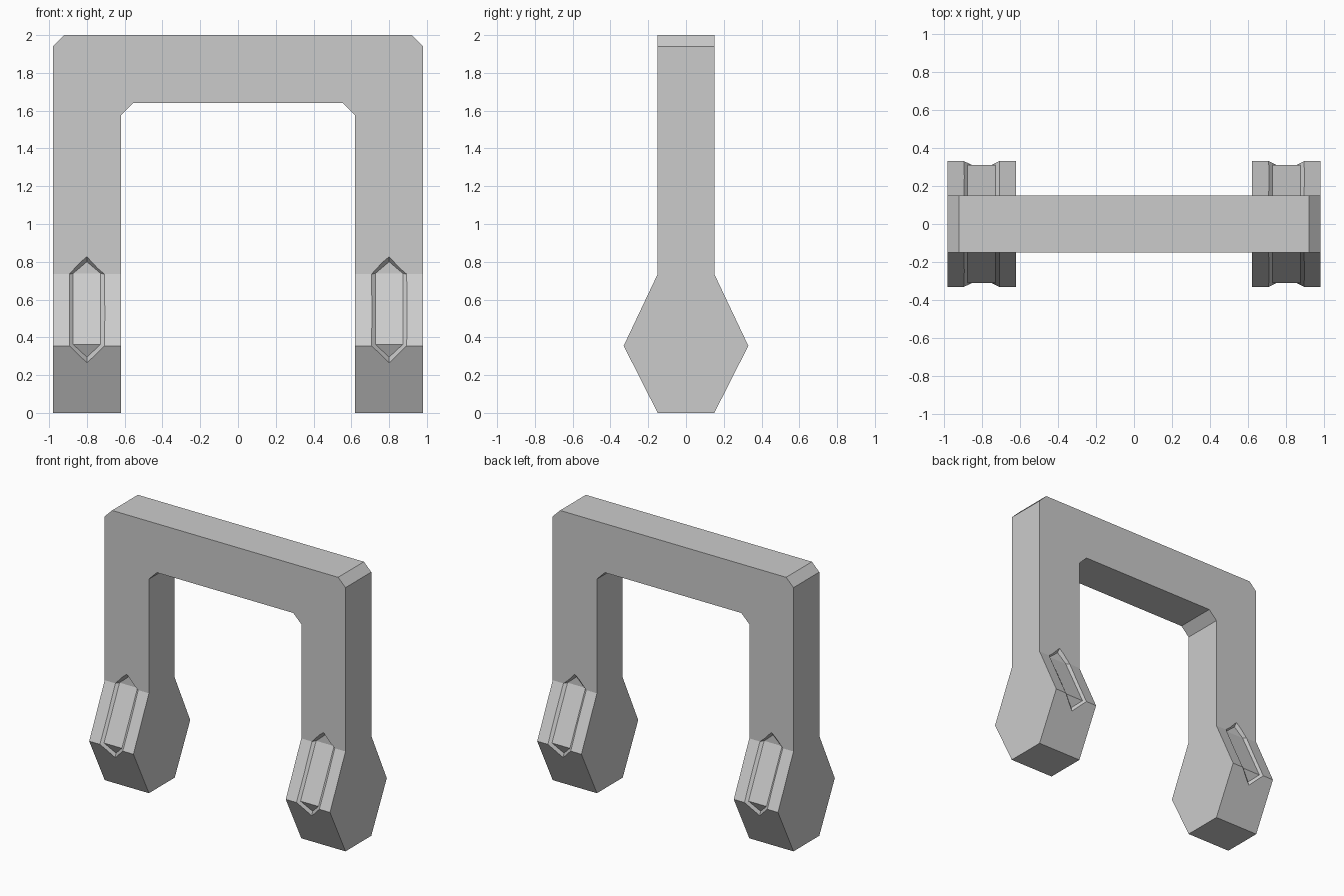
import bpy, bmesh

if "Cube" in bpy.data.objects:
    bpy.data.objects.remove(bpy.data.objects["Cube"])

LEG_IN, LEG_OUT, LEG_MID = 0.62, 0.98, 0.80
# half depth of the body at each height
LEVELS = [(0.0, 0.15), (0.355, 0.33), (0.735, 0.15), (2.0, 0.15)]


def half_depth(z):
    for (z0, d0), (z1, d1) in zip(LEVELS, LEVELS[1:]):
        if z <= z1:
            return d0 + (d1 - d0) * (z - z0) / (z1 - z0)
    return LEVELS[-1][1]


def make_object(name, bm):
    bmesh.ops.remove_doubles(bm, verts=bm.verts, dist=1e-5)
    bmesh.ops.recalc_face_normals(bm, faces=bm.faces)
    mesh = bpy.data.meshes.new(name)
    bm.to_mesh(mesh)
    bm.free()
    obj = bpy.data.objects.new(name, mesh)
    bpy.context.collection.objects.link(obj)
    return obj


# Arch with flared feet: front and back sheets bridged along their outline
half = [(LEG_OUT, 0.735), (LEG_OUT, 1.94), (0.92, 2.0)]
inner = [(0.555, 1.64), (LEG_IN, 1.575), (LEG_IN, 0.735)]
polygons = [half + [(-x, z) for x, z in half[::-1]]
            + [(-x, z) for x, z in inner[::-1]] + inner]
for s in (-1, 1):
    for z0, z1 in ((0.0, 0.355), (0.355, 0.735)):
        polygons.append([(s * LEG_IN, z0), (s * LEG_OUT, z0),
                         (s * LEG_OUT, z1), (s * LEG_IN, z1)])
bm = bmesh.new()
for poly in polygons:
    bm.faces.new([bm.verts.new((x, -half_depth(z), z)) for x, z in poly])
bmesh.ops.remove_doubles(bm, verts=bm.verts, dist=1e-5)
outline = [e for e in bm.edges if e.is_boundary]
back = bmesh.ops.duplicate(bm, geom=bm.verts[:] + bm.edges[:] + bm.faces[:])
twin = back["vert_map"]
for v in [v for v in back["geom"] if isinstance(v, bmesh.types.BMVert)]:
    v.co.y *= -1
for e in outline:
    a, b = e.verts
    bm.faces.new((a, b, twin[b], twin[a]))
arch = make_object("arch_with_feet", bm)

# Hexagonal bevelled recesses that wrap over the front and back of each foot
rim = [(0, 0.827), (0.093, 0.735), (0.093, 0.355),
       (0, 0.265), (-0.093, 0.355), (-0.093, 0.735)]
floor = [(0, 0.80, 0.13), (0.073, 0.738, 0.13), (0.073, 0.363, 0.311),
         (0, 0.295, 0.276), (-0.073, 0.363, 0.311), (-0.073, 0.738, 0.13)]
bm = bmesh.new()
for sx in (-1, 1):
    for sy in (-1, 1):
        deep, proud = [], []
        for (x, z), (fx, fz, fy) in zip(rim, floor):
            y = half_depth(z)
            deep.append(bm.verts.new((sx * LEG_MID + fx, sy * fy, fz)))
            proud.append(bm.verts.new((sx * LEG_MID + 2 * x - fx,
                                       sy * (2 * y - fy), 2 * z - fz)))
        for ring in (deep, proud):
            for idx in ((0, 1, 5), (1, 2, 4, 5), (2, 3, 4)):
                bm.faces.new([ring[i] for i in idx])
        for i in range(6):
            j = (i + 1) % 6
            bm.faces.new((deep[i], deep[j], proud[j], proud[i]))
cutter = make_object("recess_cutter", bm)
cutter.hide_render = True

mod = arch.modifiers.new("recesses", 'BOOLEAN')
mod.operation = 'DIFFERENCE'
mod.solver = 'EXACT'
mod.object = cutter
bpy.context.view_layer.objects.active = arch
arch.select_set(True)
bpy.ops.object.modifier_apply(modifier=mod.name)
bpy.data.objects.remove(cutter)
